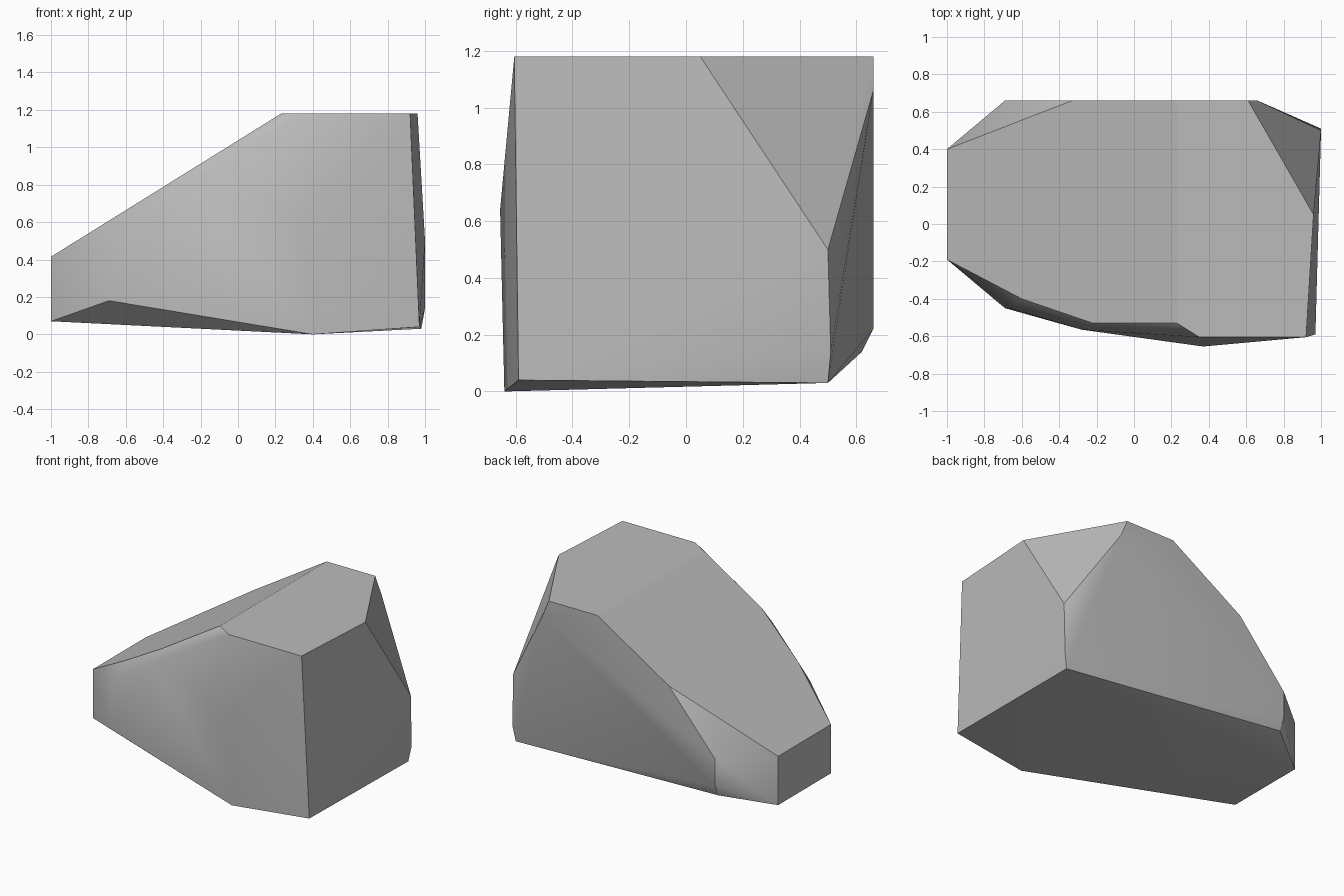
import bpy
import bmesh
import math

cube = bpy.data.objects.get("Cube")
if cube:
    bpy.data.objects.remove(cube, do_unlink=True)

stone = bpy.data.materials.new("stone_grey")
stone.use_nodes = True
grey = (0.5, 0.5, 0.5, 1)
stone.diffuse_color = grey
stone.node_tree.nodes["Principled BSDF"].inputs["Base Color"].default_value = grey

TOP = 1.18
BACK = 0.66


def ramp(x):
    """Height of the sloping upper face."""
    return 0.415 + 0.622 * (x + 1)


corners = []

# Flat top
corners += [(x, y, TOP) for x, y in [(0.23, -0.53), (0.35, -0.605), (0.92, -0.605),
                                     (0.96, 0.05), (0.61, BACK), (0.23, BACK)]]
# Blunt low end
corners += [(-1, y, z) for y in (-0.19, 0.4) for z in (0.07, 0.415)]
# Edges of the sloping face
corners += [(x, y, ramp(x)) for x, y in [(-0.6, -0.4), (-0.22, -0.53), (-0.33, BACK)]]
# Front wall
corners += [(-0.69, -0.45, 0.18), (-0.65, -0.455, 0.53), (-0.28, -0.565, 0.8),
            (0.37, -0.655, 0.64)]
# Back wall and its bevelled corner
corners += [(0.66, BACK, 1.06), (-0.69, BACK, 0.41), (-0.69, BACK, 0.22),
            (1, 0.5, 0.5), (1, 0.51, 0.14)]
# Underside
corners += [(0.4, -0.64, 0), (0.97, -0.59, 0.04), (0.98, 0.5, 0.03), (-0.69, 0.62, 0.14)]

# Wrap the corners into one faceted boulder
bm = bmesh.new()
for c in corners:
    bm.verts.new(c)
hull = bmesh.ops.convex_hull(bm, input=bm.verts[:])
loose = {v for v in hull["geom_interior"] + hull["geom_unused"]
         if isinstance(v, bmesh.types.BMVert)}
bmesh.ops.delete(bm, geom=list(loose), context="VERTS")
bmesh.ops.dissolve_limit(bm, angle_limit=math.radians(1.5), verts=bm.verts[:], edges=bm.edges[:])
bmesh.ops.recalc_face_normals(bm, faces=bm.faces[:])

mesh = bpy.data.meshes.new("boulder")
bm.to_mesh(mesh)
bm.free()
mesh.materials.append(stone)
boulder = bpy.data.objects.new("boulder", mesh)
bpy.context.collection.objects.link(boulder)

# Soft shading with crisp main edges
bpy.ops.object.select_all(action="DESELECT")
boulder.select_set(True)
bpy.context.view_layer.objects.active = boulder
bpy.ops.object.shade_smooth_by_angle(angle=math.radians(30))
